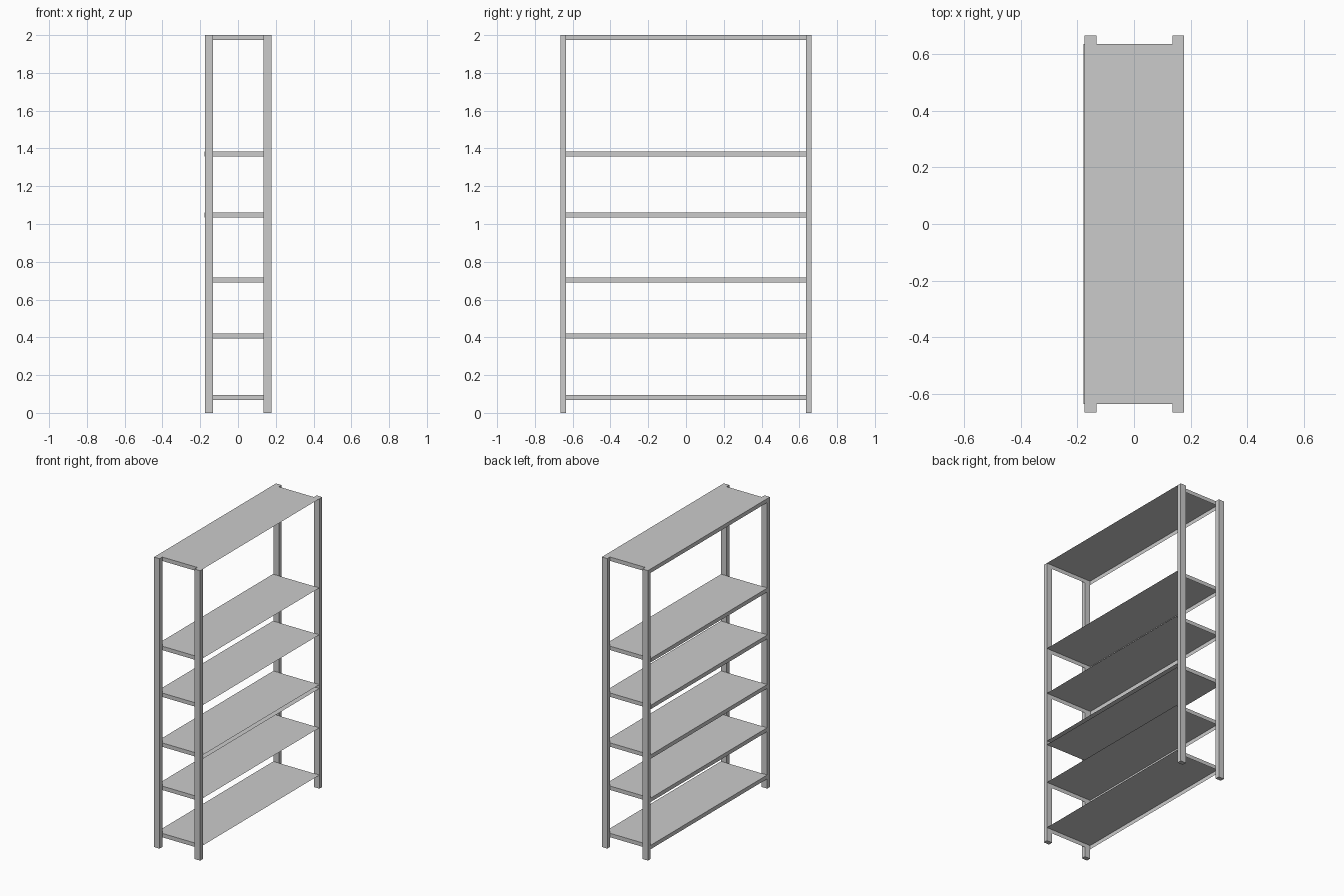
import bpy, bmesh

if "Cube" in bpy.data.objects:
    bpy.data.objects.remove(bpy.data.objects["Cube"])


def add_box(name, lo, hi, drop=()):
    """Axis-aligned box; faces whose normal is listed in drop are left open."""
    bm = bmesh.new()
    bmesh.ops.create_cube(bm, size=1)
    for v in bm.verts:
        v.co = [lo[i] + (v.co[i] + 0.5) * (hi[i] - lo[i]) for i in range(3)]
    bm.normal_update()
    gone = [f for f in bm.faces
            if any(sum(f.normal[i] * d[i] for i in range(3)) > 0.9 for d in drop)]
    bmesh.ops.delete(bm, geom=gone, context='FACES')
    mesh = bpy.data.meshes.new(name)
    bm.to_mesh(mesh)
    bm.free()
    obj = bpy.data.objects.new(name, mesh)
    bpy.context.collection.objects.link(obj)
    return obj


LEFT, RIGHT = -0.175, 0.177
POST_X, Y_IN, Y_OUT = 0.042, 0.635, 0.665
LIP = 0.027
OPEN_SIDE, OPEN_BOTTOM = (1, 0, 0), (0, 0, -1)

# Four corner posts
for y0, y1, end in ((-Y_OUT, -Y_IN, "front"), (Y_IN, Y_OUT, "back")):
    for x0, side in ((LEFT, "left"), (RIGHT - POST_X, "right")):
        add_box(f"{end}_{side}_post", (x0, y0, 0), (x0 + POST_X, y1, 2))

# Sheet shelves with folded lips on three sides: top height, left edge, closed underside
shelves = [
    (0.094, LEFT, False),
    (0.420, LEFT, False),
    (0.718, LEFT, True),
    (1.062, -0.178, False),
    (1.385, -0.178, False),
    (2.000, LEFT, False),
]
for i, (top, left, closed) in enumerate(shelves, 1):
    drop = (OPEN_SIDE,) if closed else (OPEN_SIDE, OPEN_BOTTOM)
    add_box(f"shelf_{i}", (left, -Y_IN, top - LIP), (RIGHT, Y_IN, top), drop)
